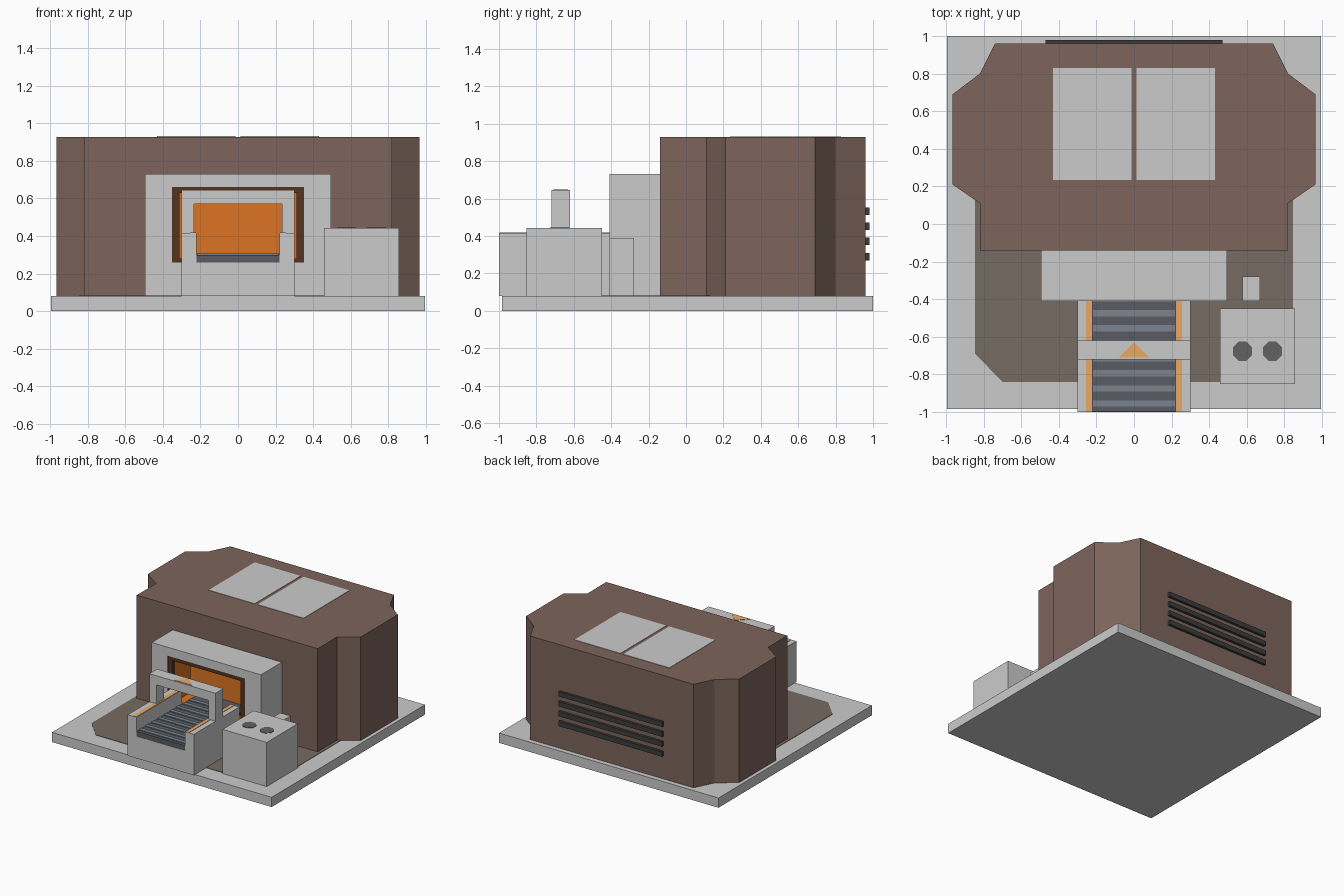
import bpy, bmesh, math

if "Cube" in bpy.data.objects:
    bpy.data.objects.remove(bpy.data.objects["Cube"])


def material(name, rgb):
    m = bpy.data.materials.new(name)
    m.diffuse_color = (*rgb, 1)
    m.use_nodes = True
    m.node_tree.nodes["Principled BSDF"].inputs["Base Color"].default_value = m.diffuse_color
    return m


BROWN = material("brown_wall", (0.205, 0.13, 0.105))
SOIL = material("ground_patch", (0.18, 0.145, 0.122))
DARK_BROWN = material("dark_trim", (0.085, 0.033, 0.015))
ORANGE = material("orange_interior", (0.72, 0.175, 0.016))
AMBER = material("amber_marking", (0.82, 0.40, 0.13))
BELT = material("belt", (0.10, 0.107, 0.127))
SLAT = material("belt_slat", (0.20, 0.23, 0.28))
BLACK = material("vent", (0.045, 0.045, 0.045))
DIAL = material("dial", (0.12, 0.12, 0.12))


def finish(name, bm, mat):
    bmesh.ops.recalc_face_normals(bm, faces=bm.faces)
    me = bpy.data.meshes.new(name)
    bm.to_mesh(me)
    bm.free()
    ob = bpy.data.objects.new(name, me)
    bpy.context.collection.objects.link(ob)
    if mat:
        me.materials.append(mat)
    return ob


def prism(name, pts, a, b, mat=None, axis="z"):
    """Extrude an outline from a to b along z (x,y points) or y (x,z points)."""
    bm = bmesh.new()

    def place(p, d):
        return bm.verts.new((p[0], p[1], d) if axis == "z" else (p[0], d, p[1]))
    lo = [place(p, a) for p in pts]
    hi = [place(p, b) for p in pts]
    bm.faces.new(lo)
    bm.faces.new(hi)
    for i in range(len(pts)):
        j = (i + 1) % len(pts)
        bm.faces.new((lo[i], lo[j], hi[j], hi[i]))
    return finish(name, bm, mat)


def rect(x0, x1, v0, v1):
    return [(x0, v0), (x1, v0), (x1, v1), (x0, v1)]


def box(name, x0, x1, y0, y1, z0, z1, mat=None):
    return prism(name, rect(x0, x1, y0, y1), z0, z1, mat)


def ring(name, outer, inner, y0, y1, mat=None):
    """Rectangular frame with a hole, running from y0 to y1."""
    bm = bmesh.new()
    loops = [[bm.verts.new((x, y, z)) for x, z in rect(*r)]
             for r, y in ((outer, y0), (outer, y1), (inner, y1), (inner, y0))]
    for k in range(4):
        p, q = loops[k], loops[(k + 1) % 4]
        for i in range(4):
            j = (i + 1) % 4
            bm.faces.new((p[i], p[j], q[j], q[i]))
    return finish(name, bm, mat)


def mirrored(half):
    """Close an outline symmetric in x from its right half."""
    return half + [(-x, v) for x, v in reversed(half)]


# Base slab and ground patch
box("base_slab", -0.995, 0.995, -0.985, 1.0, 0, 0.08)
prism("ground_patch", mirrored([(0.70, -0.84), (0.845, -0.69), (0.845, 0.69), (0.70, 0.84)]),
      0.08, 0.083, SOIL)

# Main building with notched corners
prism("main_building", mirrored([(0.82, -0.14), (0.82, 0.11), (0.965, 0.21), (0.965, 0.69),
                                 (0.82, 0.80), (0.74, 0.96)]), 0.08, 0.928, BROWN)

# Roof panels
for side, x0, x1 in (("left", -0.43, -0.013), ("right", 0.013, 0.43)):
    box("roof_panel_" + side, x0, x1, 0.235, 0.83, 0.926, 0.931)

# Back vents
for i in range(4):
    z = 0.29 + i * 0.081
    box(f"back_vent_{i + 1}", -0.47, 0.47, 0.955, 0.98, z - 0.02, z + 0.02, BLACK)

# Entrance portal with lined recess
hole = (-0.35, 0.35, 0.26, 0.66)
inner = (-0.31, 0.31, 0.28, 0.63)
ring("entrance_portal", (-0.495, 0.495, 0.08, 0.73), hole, -0.41, -0.14)
ring("entrance_trim", hole, inner, -0.408, -0.375, DARK_BROWN)
ring("entrance_lining", hole, inner, -0.375, -0.17, ORANGE)
box("entrance_back", -0.35, 0.35, -0.17, -0.15, 0.26, 0.66, ORANGE)

# Conveyor trough, belt and slats
prism("conveyor_body", mirrored([(0.30, 0.08), (0.30, 0.415), (0.22, 0.415), (0.22, 0.26)]),
      -1.0, -0.41, axis="y")
box("conveyor_belt", -0.22, 0.22, -0.998, -0.17, 0.26, 0.30, BELT)
for i in range(9):
    y = -0.955 + i * 0.08
    box(f"belt_slat_{i + 1}", -0.218, 0.218, y - 0.017, y + 0.017, 0.30, 0.306, SLAT)

# Amber strips on the rails
for side, s in (("left", -1), ("right", 1)):
    x0, x1 = sorted((s * 0.223, s * 0.255))
    box("rail_strip_" + side, x0, x1, -0.998, -0.41, 0.413, 0.418, AMBER)

# Gantry over the conveyor, with arrow marker
prism("gantry", mirrored([(0.235, 0.57), (0.235, 0.415), (0.30, 0.415), (0.30, 0.645)]),
      -0.72, -0.62, axis="y")
prism("gantry_arrow", [(-0.08, -0.71), (0.08, -0.71), (0, -0.63)], 0.643, 0.648, AMBER)

# Side unit with two octagonal dials, and small rear box
box("side_unit", 0.457, 0.857, -0.852, -0.45, 0.08, 0.442)
for i, cx in enumerate((0.577, 0.737)):
    pts = [(cx + 0.055 * math.cos((k + 0.5) * math.pi / 4),
            -0.677 + 0.055 * math.sin((k + 0.5) * math.pi / 4)) for k in range(8)]
    prism(f"side_unit_dial_{i + 1}", pts, 0.44, 0.445, DIAL)
box("small_box", 0.577, 0.67, -0.41, -0.278, 0.08, 0.39)
